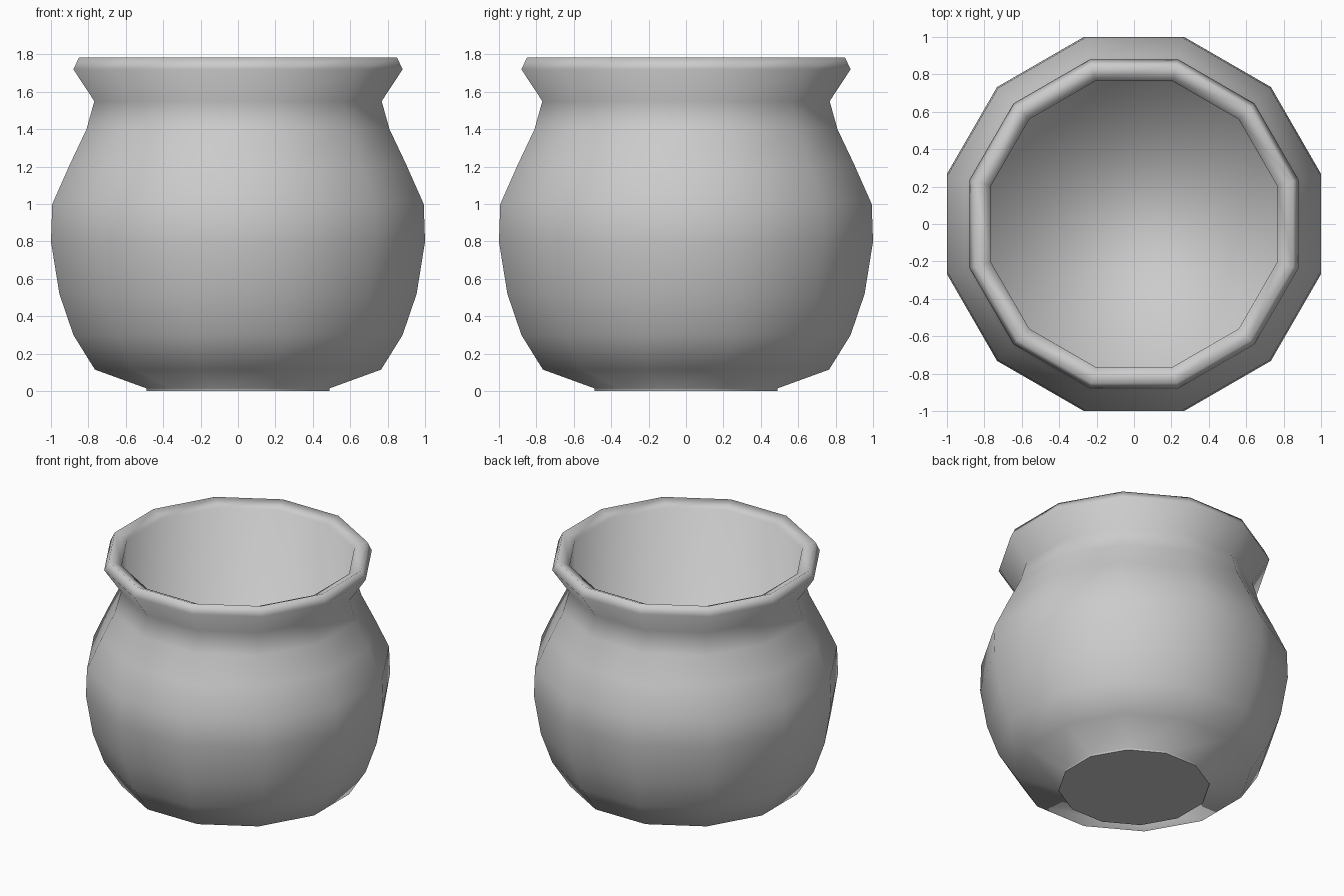
import bpy, bmesh, math

if "Cube" in bpy.data.objects:
    bpy.data.objects.remove(bpy.data.objects["Cube"])

SIDES = 12
K = 1 / math.cos(math.pi / SIDES)  # flat-to-flat half width -> corner radius

# Profile (half width, z): foot, belly, neck, lip, then down the inside
profile = [
    (0.49, 0.0), (0.49, 0.015), (0.765, 0.115), (0.88, 0.30), (0.955, 0.52),
    (1.0, 0.80), (0.993, 1.0), (0.90, 1.21), (0.81, 1.40), (0.768, 1.55),
    (0.88, 1.72), (0.85, 1.785), (0.765, 1.745), (0.76, 0.125),
]

bm = bmesh.new()
rings = []
for r, z in profile:
    ring = []
    for i in range(SIDES):
        a = 2 * math.pi * (i + 0.5) / SIDES
        ring.append(bm.verts.new((r * K * math.cos(a), r * K * math.sin(a), z)))
    rings.append(ring)

# Walls
for lo, hi in zip(rings, rings[1:]):
    for i in range(SIDES):
        j = (i + 1) % SIDES
        bm.faces.new((lo[i], lo[j], hi[j], hi[i])).smooth = True

# Underside (crisp edge) and inner floor
base = bm.faces.new(list(reversed(rings[0])))
for e in base.edges:
    e.smooth = False
bm.faces.new(rings[-1]).smooth = True

mesh = bpy.data.meshes.new("pot")
bm.to_mesh(mesh)
bm.free()
pot = bpy.data.objects.new("pot", mesh)
bpy.context.collection.objects.link(pot)
